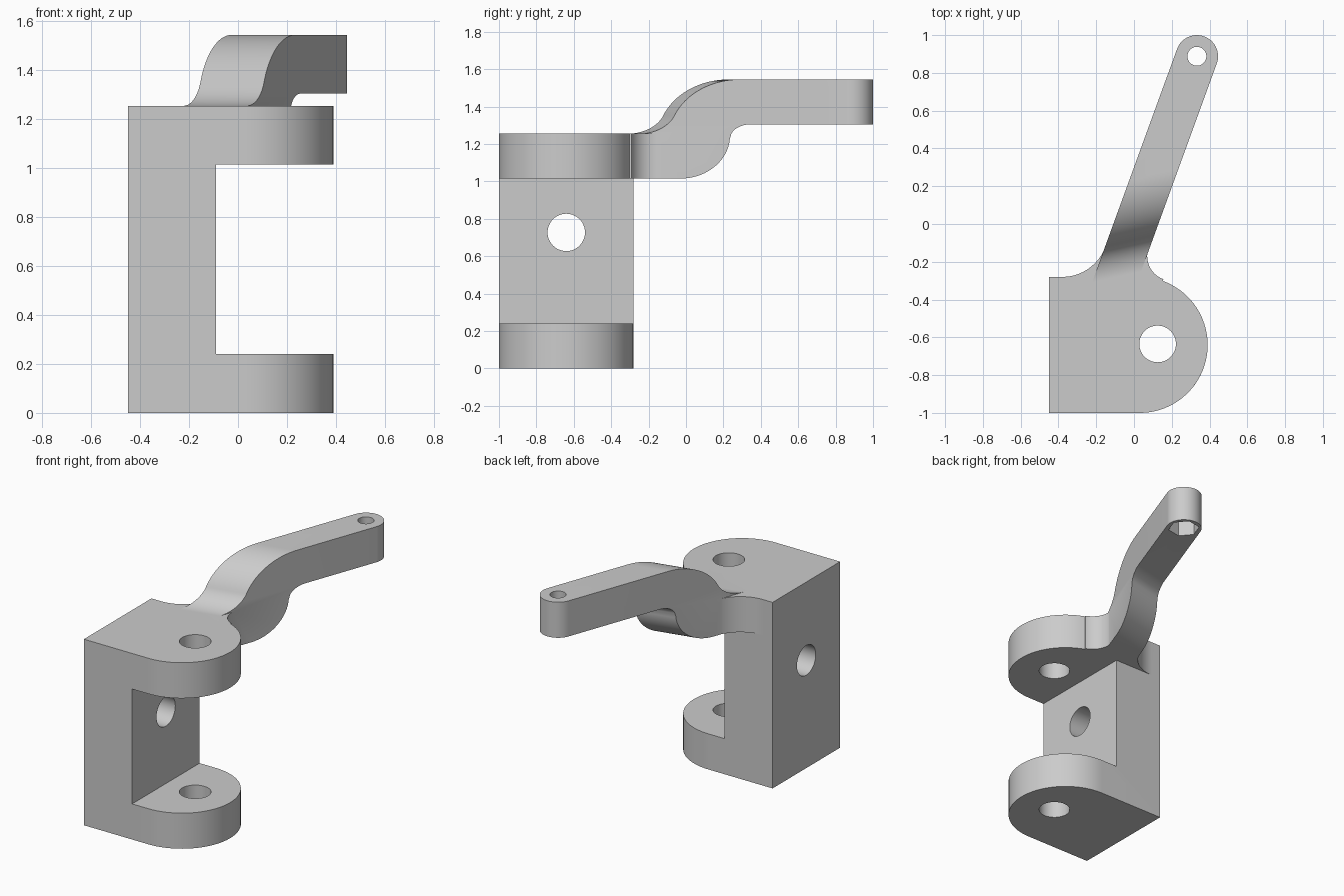
import bpy, bmesh
from math import sin, cos, radians, pi

cube = bpy.data.objects.get("Cube")
if cube:
    bpy.data.objects.remove(cube, do_unlink=True)

steel = bpy.data.materials.new("plain_grey")
steel.use_nodes = True
grey = (0.6, 0.6, 0.6, 1)
steel.diffuse_color = grey
steel.node_tree.nodes["Principled BSDF"].inputs["Base Color"].default_value = grey


def arc(cx, cy, rx, ry, start, end, steps=24):
    """Points on an elliptical arc, angles in degrees."""
    angles = [radians(start + (end - start) * i / steps) for i in range(steps + 1)]
    return [(cx + rx * cos(a), cy + ry * sin(a)) for a in angles]


def prism(name, outline, low, high, place=lambda u, v, t: (u, v, t)):
    """Extrude a 2D outline from low to high; place maps it into space."""
    bm = bmesh.new()
    ends = [[bm.verts.new(place(u, v, t)) for u, v in outline] for t in (low, high)]
    for ring in ends:
        bm.faces.new(ring)
    n = len(outline)
    for i in range(n):
        j = (i + 1) % n
        bm.faces.new((ends[0][i], ends[0][j], ends[1][j], ends[1][i]))
    bmesh.ops.recalc_face_normals(bm, faces=bm.faces)
    mesh = bpy.data.meshes.new(name)
    bm.to_mesh(mesh)
    bm.free()
    mesh.materials.append(steel)
    obj = bpy.data.objects.new(name, mesh)
    bpy.context.collection.objects.link(obj)
    return obj


def combine(target, other, operation):
    """Apply a boolean to target and discard the other shape."""
    mod = target.modifiers.new(operation.lower(), "BOOLEAN")
    mod.operation, mod.solver, mod.object = operation, "EXACT", other
    bpy.context.view_layer.objects.active = target
    bpy.ops.object.modifier_apply(modifier=mod.name)
    bpy.data.objects.remove(other, do_unlink=True)


def circle(x, y, r, sides=48, turn=0):
    return arc(x, y, r, r, turn, turn + 360, sides)[:-1]


# Main sizes
LEFT, FRONT, BACK = -0.45, -1.0, -0.28
LUG, UNDER, TOP = 0.24, 1.015, 1.255
ARM_LOW, ARM_TOP = 1.305, 1.545
MID = (FRONT + BACK) / 2
TIP, TIP_R, HEADING = (0.333, 0.888), 0.112, 70

# Lower lug: square at the post, round at the free end
round_end = (0.03, MID, 0.36, 0.36)
body = prism("bracket", [(LEFT, BACK), (LEFT, FRONT)] + arc(*round_end, -90, 90, 40), 0, LUG)

# Post
post = prism("post", [(LEFT, FRONT), (-0.09, FRONT), (-0.09, BACK), (LEFT, BACK)], LUG, UNDER)
combine(body, post, "UNION")

# Upper lug, with fillets running into the arm
upper = prism("upper_lug", [(LEFT, BACK), (LEFT, FRONT)]
              + arc(*round_end, -90, 70, 40)
              + arc(0.2, -0.17, 0.13, 0.13, 250, 160)
              + arc(-0.38, BACK + 0.243, 0.243, 0.243, -20, -90), UNDER, TOP)
combine(body, upper, "UNION")

# Arm: an S-shaped slab trimmed to a slim round-ended plan
s_profile = ([(-0.8, TOP), (-0.8, UNDER)]
             + arc(-0.03, 1.245, 0.265, 0.23, -90, -4)
             + arc(0.35, 1.235, 0.112, ARM_LOW - 1.235, 176, 90, 12)
             + [(1.3, ARM_LOW), (1.3, ARM_TOP)]
             + arc(0.29, 1.235, 0.38, 0.31, 90, 158)
             + arc(-0.25, TOP + 0.154, 0.203, 0.154, -22, -90, 16)[1:])
arm = prism("arm", s_profile, -1.6, 0.6,
            lambda v, z, t: (0.438 + (v - 0.852) * 0.364 + 0.26 * t, v + 0.06 * t, z))
dx, dy = cos(radians(HEADING)), sin(radians(HEADING))
root = (TIP[0] - 1.4 * dx, TIP[1] - 1.4 * dy)
plan = prism("arm_plan", [(root[0] - TIP_R * dy, root[1] + TIP_R * dx),
                          (root[0] + TIP_R * dy, root[1] - TIP_R * dx)]
             + arc(*TIP, TIP_R, TIP_R, HEADING - 90, HEADING + 90, 32), 0.5, 2)
combine(arm, plan, "INTERSECT")
combine(body, arm, "UNION")

# Pivot bore, cross bore, tip bore and hexagonal nut pocket
combine(body, prism("pivot_bore", circle(0.125, MID + 0.005, 0.097), -0.5, 1.3), "DIFFERENCE")
combine(body, prism("cross_bore", circle(MID, 0.727, 0.1), -0.6, 0.05,
                    lambda y, z, x: (x, y, z)), "DIFFERENCE")
combine(body, prism("tip_bore", circle(*TIP, 0.05), 1.2, 1.7), "DIFFERENCE")
combine(body, prism("nut_pocket", circle(*TIP, 0.098, 6, HEADING), 1.2, ARM_LOW + 0.1), "DIFFERENCE")

# Smooth the curved walls, keep the edges crisp
bpy.ops.object.select_all(action="DESELECT")
body.select_set(True)
bpy.context.view_layer.objects.active = body
bpy.ops.object.shade_smooth_by_angle(angle=radians(30))
